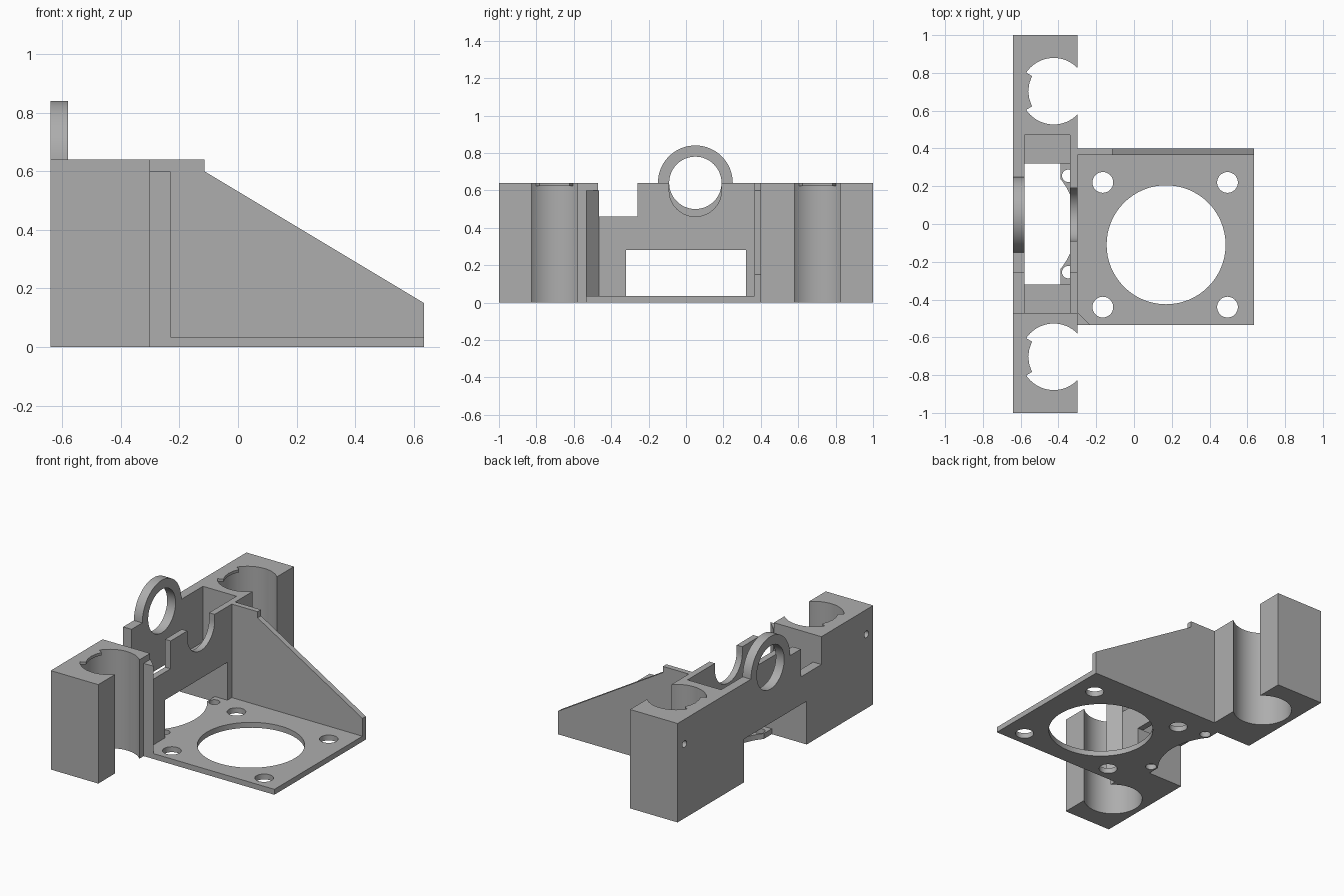
import bpy, bmesh, math
from mathutils import Vector

cube = bpy.data.objects.get("Cube")
if cube:
    bpy.data.objects.remove(cube, do_unlink=True)

grey = bpy.data.materials.new("plain grey")
grey.use_nodes = True
grey.diffuse_color = (0.42, 0.42, 0.42, 1)
grey.node_tree.nodes["Principled BSDF"].inputs["Base Color"].default_value = (0.42, 0.42, 0.42, 1)


def prism(name, points, axis, low, high):
    """Extrude a profile along an axis; points hold the two other coordinates in x, y, z order."""
    def place(p, d):
        v = list(p)
        v.insert("xyz".index(axis), d)
        return Vector(v)
    bm = bmesh.new()
    face = bm.faces.new([bm.verts.new(place(p, low)) for p in points])
    ext = bmesh.ops.extrude_face_region(bm, geom=[face])
    moved = [g for g in ext["geom"] if isinstance(g, bmesh.types.BMVert)]
    bmesh.ops.translate(bm, verts=moved, vec=place((0, 0), high - low))
    bmesh.ops.recalc_face_normals(bm, faces=bm.faces)
    mesh = bpy.data.meshes.new(name)
    bm.to_mesh(mesh)
    bm.free()
    mesh.materials.append(grey)
    ob = bpy.data.objects.new(name, mesh)
    bpy.context.collection.objects.link(ob)
    return ob


def box(name, x, y, z):
    return prism(name, [(x[0], y[0]), (x[1], y[0]), (x[1], y[1]), (x[0], y[1])], "z", *z)


def cylinder(name, centre, radius, axis, low, high, sides=64):
    turn = [2 * math.pi * i / sides for i in range(sides)]
    return prism(name, [(centre[0] + radius * math.cos(a), centre[1] + radius * math.sin(a))
                        for a in turn], axis, low, high)


def combine(ob, other, operation):
    mod = ob.modifiers.new(other.name, "BOOLEAN")
    mod.operation, mod.solver, mod.object = operation, "EXACT", other
    bpy.context.view_layer.objects.active = ob
    bpy.ops.object.modifier_apply(modifier=mod.name)
    bpy.data.objects.remove(other, do_unlink=True)


def cut(ob, other):
    combine(ob, other, "DIFFERENCE")


def add(ob, other):
    combine(ob, other, "UNION")


BACK, FRONT, TOP, PLATE = -0.64, -0.30, 0.64, 0.035

# Carriage frame: long block hollowed into two walls, with a window and a step
frame = box("bracket", (BACK, FRONT), (-1, 1), (0, TOP))
cut(frame, box("pocket", (-0.58, -0.34), (-0.47, 0.47), (0.28, 0.8)))
cut(frame, box("window", (-0.8, -0.2), (-0.32, 0.32), (-0.1, 0.28)))
cut(frame, box("step", (-0.8, -0.2), (-0.47, -0.26), (0.46, 0.8)))

# U-shaped rod clearance in the front wall
cut(frame, cylinder("rod_slot", (0.05, 0.60), 0.14, "x", -0.4, -0.2))
cut(frame, box("rod_slot_top", (-0.4, -0.2), (-0.09, 0.19), (0.60, 0.8)))

# Rod ring on the back wall
add(frame, cylinder("rod_ring", (0.05, TOP), 0.20, "x", BACK, -0.58))
cut(frame, cylinder("rod_ring_hole", (0.05, TOP), 0.14, "x", -0.8, -0.5))

# Open bearing sockets, their top lips and the blind screw holes behind
for side in (-1, 1):
    yc = side * 0.703
    cut(frame, cylinder("bearing_socket", (-0.425, yc), 0.176, "z", -0.1, 0.8))
    lip = [(-0.62, -0.1), (-0.573, -0.1), (-0.54, -0.08), (-0.554, -0.042), (-0.56, 0),
           (-0.554, 0.042), (-0.54, 0.08), (-0.573, 0.1), (-0.62, 0.1)]
    add(frame, prism("bearing_lip", [(x, yc + y) for x, y in lip], "z", 0.622, TOP))
    cut(frame, cylinder("screw_hole", (side * 0.93, 0.48), 0.022, "x", -0.8, -0.45, 24))

# Motor plate with its centre bore, four screw holes, tabs and curved relief
H = 0.32
plate = prism("motor_plate", [(FRONT, -0.535), (0.635, -0.535), (0.635, 0.40), (FRONT, 0.40),
                              (FRONT, H), (-0.39, H), (-0.39, -H), (FRONT, -H)], "z", 0, PLATE)
cut(plate, cylinder("motor_bore", (0.17, -0.11), 0.315, "z", -0.1, 0.1))
for x in (-0.165, 0.495):
    for y in (-0.44, 0.22):
        cut(plate, cylinder("motor_screw", (x, y), 0.055, "z", -0.1, 0.1, 32))
cut(plate, cylinder("relief", (-0.685, 0), 0.38, "z", -0.1, 0.1, 128))
for y in (-0.255, 0.255):
    cut(plate, cylinder("tab_hole", (-0.348, y), 0.033, "z", -0.1, 0.1, 24))

# Sloping side web and corner gusset
web = prism("side_web", [(FRONT, 0), (0.635, 0), (0.635, 0.15), (-0.115, 0.60),
                         (-0.115, TOP), (FRONT, TOP)], "y", 0.365, 0.40)
gusset = prism("corner_gusset", [(FRONT, -0.465), (FRONT, -0.535), (-0.23, -0.535)], "z", 0, 0.60)

# Fuse everything into one printed bracket
for part in (plate, web, gusset):
    add(frame, part)

bpy.ops.object.select_all(action="DESELECT")
frame.select_set(True)
bpy.context.view_layer.objects.active = frame
bpy.ops.object.shade_smooth_by_angle(angle=math.radians(30))
